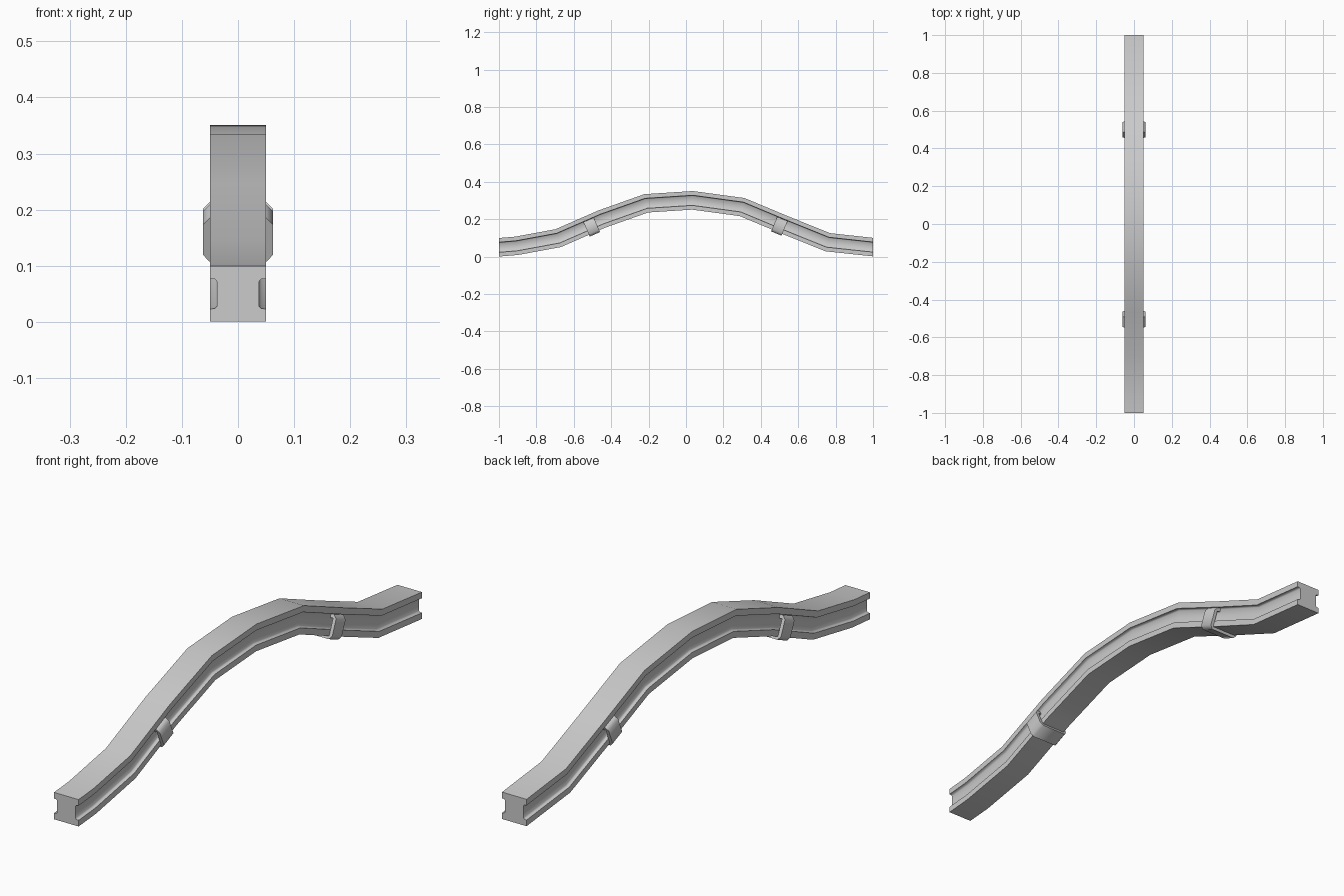
import bpy, bmesh
from math import radians
from mathutils import Vector

if "Cube" in bpy.data.objects:
    bpy.data.objects.remove(bpy.data.objects["Cube"])

# Beam centre line as (y, z)
PATH = [(-1, .05), (-.905, .058), (-.683, .099), (-.45, .201), (-.213, .285),
        (.035, .301), (.30, .265), (.53, .169), (.758, .077), (1, .051)]


def sweep(name, profile, stations):
    """Loft a closed (x, h) profile through stations of (point, height vector)."""
    bm = bmesh.new()
    rings = [[bm.verts.new((x, p.x + n.x * h, p.y + n.y * h)) for x, h in profile]
             for p, n in stations]
    k = len(profile)
    for a, b in zip(rings, rings[1:]):
        for i in range(k):
            j = (i + 1) % k
            bm.faces.new((a[i], a[j], b[j], b[i]))
    bm.faces.new(rings[0])
    bm.faces.new(rings[-1])
    bmesh.ops.recalc_face_normals(bm, faces=bm.faces)
    mesh = bpy.data.meshes.new(name)
    bm.to_mesh(mesh)
    bm.free()
    obj = bpy.data.objects.new(name, mesh)
    bpy.context.collection.objects.link(obj)
    bpy.ops.object.select_all(action='DESELECT')
    obj.select_set(True)
    bpy.context.view_layer.objects.active = obj
    bpy.ops.object.shade_smooth_by_angle(angle=radians(50))
    return obj


def mirrored(half):
    return half + [(-x, h) for x, h in reversed(half)]


pts = [Vector(p) for p in PATH]
dirs = [(b - a).normalized() for a, b in zip(pts, pts[1:])]


def normal(d):
    return Vector((-d.y, d.x))


# Mitred stations, with upright cut ends
stations = [(pts[0], Vector((0, 1)))]
for i in range(1, len(pts) - 1):
    n = normal((dirs[i - 1] + dirs[i]).normalized())
    stations.append((pts[i], n / n.dot(normal(dirs[i]))))
stations.append((pts[-1], Vector((0, 1))))

# Curved rail with a channel down each side
rail_half = [(.05, .0495), (.05, .027), (.041, .026), (.0375, .022),
             (.0375, -.022), (.041, -.026), (.05, -.027), (.05, -.0495)]
sweep("curved_rail", mirrored(rail_half), stations)

# Clips wrapped under the rail, hooked into the channels
clip_half = [(.038, .012), (.038, .025), (.050, .025), (.062, .012),
             (.062, -.047), (.051, -.060)]
clip_inner = [(.0495, -.049), (.0495, .012)]
clip = (clip_half + [(-x, h) for x, h in reversed(clip_half)]
        + [(-x, h) for x, h in reversed(clip_inner)] + clip_inner)
for name, y, seg in (("front_clip", -.511, 2), ("back_clip", .506, 6)):
    d = dirs[seg]
    c = pts[seg] + d * ((y - pts[seg].x) / d.x)
    sweep(name, clip, [(c - d * .03, normal(d)), (c + d * .03, normal(d))])
